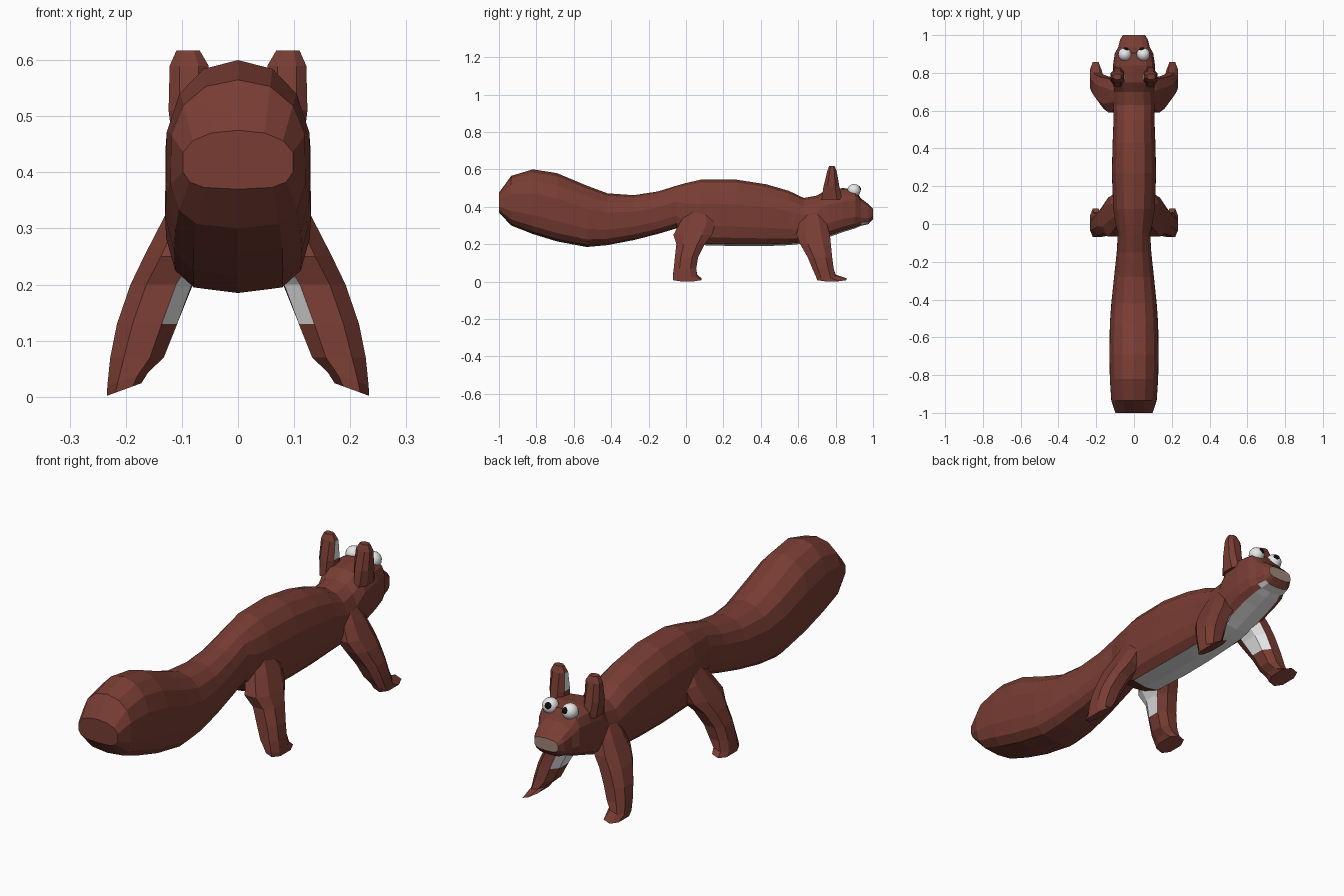
import bpy, bmesh, math
from mathutils import Vector

if "Cube" in bpy.data.objects:
    bpy.data.objects.remove(bpy.data.objects["Cube"])


def material(name, rgb):
    m = bpy.data.materials.new(name)
    m.diffuse_color = (*rgb, 1)
    m.use_nodes = True
    m.node_tree.nodes["Principled BSDF"].inputs["Base Color"].default_value = m.diffuse_color
    return m


FUR = material("russet fur", (0.188, 0.046, 0.033))
WHITE = material("white fur", (0.80, 0.80, 0.80))
NOSE = material("tan nose", (0.36, 0.24, 0.19))
EYE = material("eye white", (0.85, 0.85, 0.85))
BLACK = material("pupil black", (0.004, 0.004, 0.004))


def spow(v, e):
    return math.copysign(abs(v) ** e, v)


def loft(name, rings, mats, rule):
    """Skin a list of closed rings, cap both ends, colour faces by rule."""
    bm = bmesh.new()
    loops = [[bm.verts.new(p) for p in r] for r in rings]
    n = len(loops[0])
    for a, b in zip(loops, loops[1:]):
        for i in range(n):
            j = (i + 1) % n
            bm.faces.new((a[i], a[j], b[j], b[i]))
    bm.faces.new(loops[0])
    bm.faces.new(loops[-1])
    bmesh.ops.recalc_face_normals(bm, faces=bm.faces)
    bm.normal_update()
    for f in bm.faces:
        f.material_index = rule(f.calc_center_median(), f.normal)
    me = bpy.data.meshes.new(name)
    bm.to_mesh(me)
    bm.free()
    for m in mats:
        me.materials.append(m)
    ob = bpy.data.objects.new(name, me)
    bpy.context.collection.objects.link(ob)
    return ob


def ring(n, power, place, top_power=None):
    out = []
    for i in range(n):
        t = 2 * math.pi * (i + 0.5) / n
        c, s = math.cos(t), math.sin(t)
        p = top_power if top_power and s > 0 else power
        out.append(place(spow(c, p), spow(s, p)))
    return out


def section(y, low, high, half):
    """Upright cross-section: narrower back, broad flat belly; boxier head."""
    mid, h = (low + high) / 2, (high - low) / 2
    return ring(14, 0.6, lambda c, s: Vector((half * c, y, mid + h * s)),
                0.65 if y > .72 else 0.9)


# Tail, torso, neck and head in one skin: y, bottom, top, half width
spine = [
    (-1.00, .37, .475, .10), (-.935, .30, .565, .122), (-.82, .255, .60, .13),
    (-.69, .215, .58, .132), (-.53, .185, .513, .13), (-.42, .195, .472, .122),
    (-.28, .222, .462, .107), (-.15, .255, .482, .093), (-.05, .285, .513, .087),
    (.00, .225, .527, .10), (.08, .195, .545, .112), (.27, .19, .545, .119),
    (.43, .19, .52, .115), (.55, .195, .485, .11), (.63, .203, .447, .111),
    (.70, .215, .46, .107), (.75, .233, .49, .112), (.84, .265, .50, .113),
    (.905, .285, .492, .103), (.935, .298, .445, .085), (.975, .307, .415, .075),
    (1.00, .335, .39, .06)]


def body_colour(c, n):
    if c.y > .995:
        return 2
    under = n.z < -.8 and abs(c.x) < .08
    return 1 if under and .04 < c.y < .985 else 0


loft("body_and_tail", [section(*r) for r in spine], [FUR, WHITE, NOSE], body_colour)

# Splayed legs: z, inner x, outer x, back y, front y, sole tilt
hind = [(.38, .02, .10, .01, .13, 0), (.32, .03, .132, -.03, .16, 0),
        (.25, .05, .168, -.068, .14, 0), (.20, .082, .192, -.052, .10, 0),
        (.13, .108, .216, -.06, .065, 0), (.07, .132, .228, -.066, .055, 0),
        (.032, .16, .233, -.07, .06, .012), (.013, .172, .234, -.07, .083, .012)]
fore = [(.38, .02, .095, .63, .72, 0), (.32, .03, .13, .605, .75, 0),
        (.25, .05, .165, .59, .77, 0), (.20, .08, .19, .61, .775, 0),
        (.13, .108, .216, .65, .782, 0), (.07, .132, .228, .675, .79, 0),
        (.032, .16, .233, .695, .80, .012), (.013, .172, .234, .70, .858, .012)]


def leg_ring(side, z, x0, x1, y0, y1, tilt):
    cx, rx = (x0 + x1) / 2, (x1 - x0) / 2
    cy, ry = (y0 + y1) / 2, (y1 - y0) / 2
    return ring(8, 0.82, lambda c, s: Vector(
        (side * (cx + 1.06 * rx * c), cy + 1.06 * ry * s, z - tilt * c)))


# Ears: z, inner x, outer x, back y, front y
ear = [(.44, .055, .115, .725, .835), (.51, .05, .124, .735, .82),
       (.59, .052, .122, .755, .806), (.617, .068, .11, .765, .795)]

for side, label in ((1, "right"), (-1, "left")):
    for name, data in (("hind_leg_", hind), ("front_leg_", fore)):
        loft(name + label, [leg_ring(side, *r) for r in data], [FUR, WHITE],
             lambda c, n: int(n.x * side < -.7 and .1 < c.z < .24))
    loft("ear_" + label, [leg_ring(side, *r, 0) for r in ear], [FUR, WHITE],
         lambda c, n: int(n.x * side < -.8 and .48 < c.z < .6))
    # Eyes and pupils
    eye = Vector((side * .049, .898, .487))
    for name, pos, rad, mat in (
            ("eye_", eye, .035, EYE),
            ("pupil_", eye + Vector((-side * .005, .020, .008)), .0175, BLACK)):
        bpy.ops.mesh.primitive_uv_sphere_add(segments=16, ring_count=10,
                                             radius=rad, location=pos)
        ob = bpy.context.object
        ob.name = name + label
        ob.data.materials.append(mat)
        bpy.ops.object.shade_smooth()
